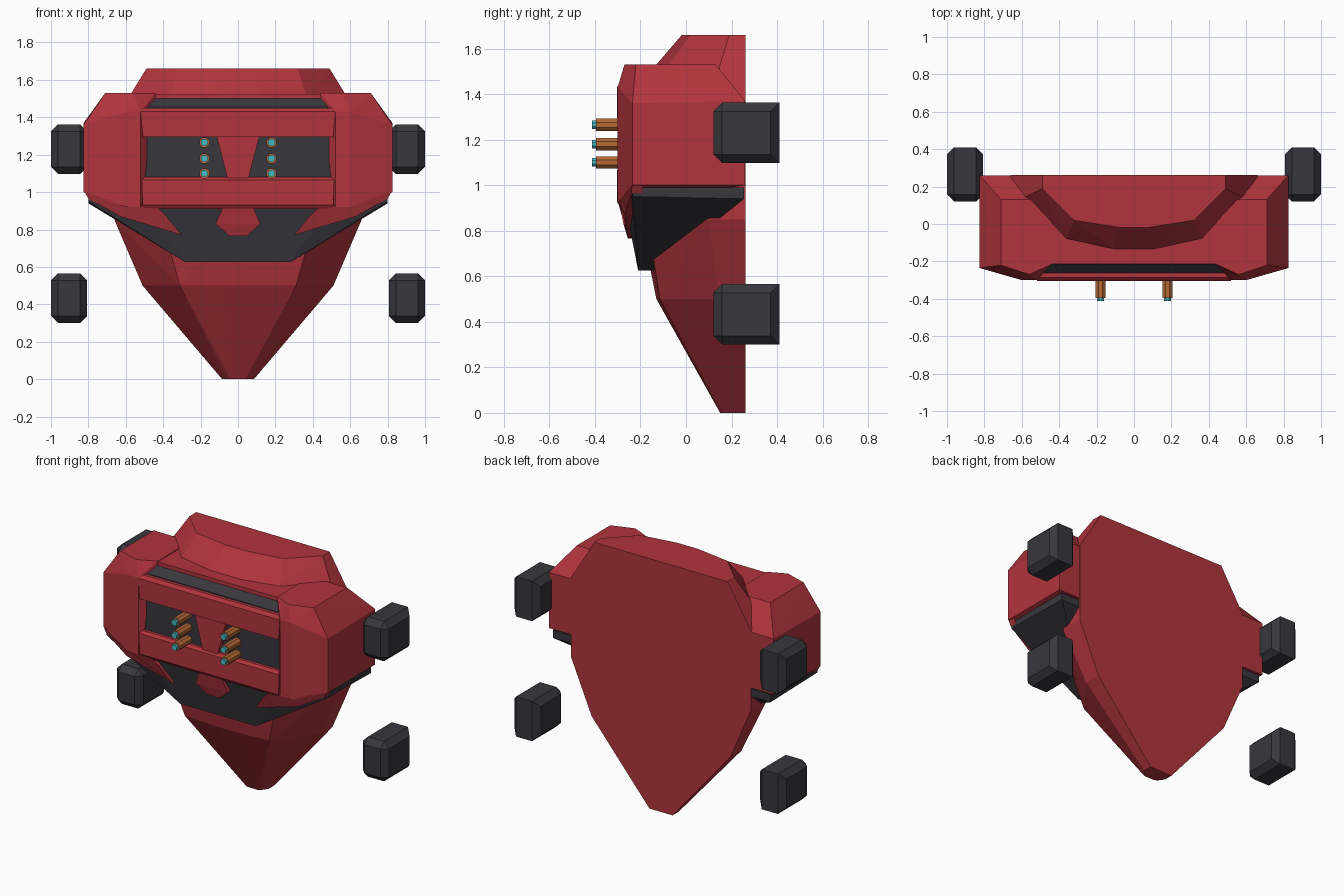
import bpy, bmesh, math
from mathutils import Matrix

cube = bpy.data.objects.get("Cube")
if cube:
    bpy.data.objects.remove(cube, do_unlink=True)


def material(name, rgb):
    m = bpy.data.materials.new(name)
    m.use_nodes = True
    m.diffuse_color = (*rgb, 1)
    bsdf = next(n for n in m.node_tree.nodes if n.type == 'BSDF_PRINCIPLED')
    bsdf.inputs["Base Color"].default_value = (*rgb, 1)
    bsdf.inputs["Roughness"].default_value = 0.6
    return m


RED = material("red paint", (0.44, 0.035, 0.045))
DARK = material("dark grey", (0.038, 0.038, 0.047))
COPPER = material("copper", (0.47, 0.14, 0.035))
TEAL = material("teal", (0.06, 0.50, 0.57))


def finish(name, bm, mat):
    bmesh.ops.recalc_face_normals(bm, faces=bm.faces)
    mesh = bpy.data.meshes.new(name)
    bm.to_mesh(mesh)
    bm.free()
    mesh.materials.append(mat)
    obj = bpy.data.objects.new(name, mesh)
    bpy.context.collection.objects.link(obj)
    return obj


def solid(name, points, mat, both=True):
    """Faceted convex solid; 'both' adds the points mirrored in x."""
    pts = list(points)
    if both:
        pts += [(-x, y, z) for x, y, z in points]
    bm = bmesh.new()
    for p in pts:
        bm.verts.new(p)
    res = bmesh.ops.convex_hull(bm, input=bm.verts)
    inner = [g for g in res["geom_interior"] if isinstance(g, bmesh.types.BMVert)]
    bmesh.ops.delete(bm, geom=inner, context='VERTS')
    bmesh.ops.dissolve_limit(bm, angle_limit=math.radians(1),
                             verts=bm.verts, edges=bm.edges)
    return finish(name, bm, mat)


def plate(name, outline, depth, mat):
    """Front-facing plate from (x, y, z) points, thickened backwards."""
    bm = bmesh.new()
    front = bm.faces.new([bm.verts.new(p) for p in outline])
    ext = bmesh.ops.extrude_face_region(bm, geom=[front], use_keep_orig=True)
    verts = [g for g in ext["geom"] if isinstance(g, bmesh.types.BMVert)]
    bmesh.ops.translate(bm, verts=verts, vec=(0, depth, 0))
    return finish(name, bm, mat)


def rod(name, x, z, radius, y_front, y_back, mat):
    bm = bmesh.new()
    bmesh.ops.create_cone(
        bm, cap_ends=True, segments=8, radius1=radius, radius2=radius,
        depth=y_back - y_front,
        matrix=Matrix.Translation((x, (y_front + y_back) / 2, z))
        @ Matrix.Rotation(math.pi / 2, 4, 'X') @ Matrix.Rotation(math.pi / 8, 4, 'Z'))
    return finish(name, bm, mat)


# Main hull: half-octagon sections, flat at the back
BACK = 0.262
sections = [  # height, centre (x, y), ridge (x, y), side (x, y)
    (0.00, (0.04, 0.15), (0.06, 0.165), (0.085, 0.20)),
    (0.50, (0.07, -0.13), (0.31, -0.115), (0.51, 0.145)),
    (0.85, (0.10, -0.20), (0.41, -0.17), (0.66, 0.10)),
    (1.38, (0.10, -0.20), (0.40, -0.15), (0.66, 0.12)),
    (1.53, (0.11, -0.13), (0.36, -0.075), (0.57, 0.15)),
    (1.66, (0.08, -0.018), (0.32, 0.02), (0.49, 0.19)),
]
hull = []
for z, centre, ridge, side in sections:
    hull += [(*centre, z), (*ridge, z), (*side, z), (side[0], BACK, z)]
solid("main_hull", hull, RED)

# Dark skirt under the shell
solid("lower_skirt", [
    (0.80, -0.235, 0.99), (0.80, 0.255, 0.99), (0.80, 0.255, 0.94),
    (0.80, -0.235, 0.95), (0.28, -0.21, 0.625), (0.28, -0.14, 0.625),
    (0.50, -0.27, 0.93), (0.30, -0.27, 0.93)], DARK)

# Centre block and recessed dark panel between the shoulders
solid("centre_block", [(0.48, y, z) for y in (-0.215, 0.25) for z in (0.95, 1.525)], RED)
solid("recess_panel", [(0.505, -0.265, 0.93), (0.505, -0.265, 1.44), (0.47, -0.262, 1.455),
                       (0.47, -0.215, 1.50), (0.47, -0.10, 1.50), (0.47, -0.10, 0.93)], DARK)

# Shoulders, with the tongue plates that reach over the skirt
shoulder = [
    (0.825, -0.235, 1.0), (0.825, -0.235, 1.36), (0.825, 0.26, 1.0),
    (0.825, 0.26, 1.37), (0.71, -0.22, 1.53), (0.71, 0.13, 1.53),
    (0.56, -0.27, 1.53), (0.44, -0.215, 1.53), (0.44, 0.13, 1.53),
    (0.44, 0.26, 1.37), (0.44, 0.26, 1.0), (0.52, -0.30, 1.43),
    (0.60, -0.30, 1.43), (0.60, -0.30, 0.92), (0.52, -0.30, 0.92),
    (0.50, -0.215, 0.92)]
tongue = [(0.82, -0.237, 1.0), (0.80, -0.24, 0.965), (0.63, -0.268, 0.87),
          (0.30, -0.255, 0.77), (0.39, -0.28, 0.88), (0.44, -0.295, 0.925),
          (0.60, -0.30, 0.93)]
for side, s in (("left", 1), ("right", -1)):
    solid(side + "_shoulder", [(s * x, y, z) for x, y, z in shoulder], RED, both=False)
    plate(side + "_tongue", [(s * x, y, z) for x, y, z in tongue], 0.05, RED)

# Horizontal bars across the panel
solid("upper_bar", [(0.51, -0.304, 1.295), (0.52, -0.304, 1.43), (0.50, -0.285, 1.45),
                    (0.50, -0.25, 1.45), (0.50, -0.25, 1.295)], RED)
solid("lower_bar", [(0.51, -0.304, 0.93), (0.515, -0.304, 1.065), (0.50, -0.285, 1.08),
                    (0.50, -0.25, 1.08), (0.50, -0.25, 0.91), (0.50, -0.29, 0.91)], RED)

# Centre wedge and the nose plate below it
solid("centre_wedge", [(x, y, z) for x, z in ((0.115, 1.30), (0.055, 1.07))
                       for y in (-0.292, -0.25)], RED)
solid("nose_plate", [(x, y + d, z) for x, y, z in
                     ((0.08, -0.292, 0.92), (0.12, -0.275, 0.83), (0.045, -0.255, 0.765))
                     for d in (0, 0.05)], RED)

# Gun barrels with glowing tips
for side, s in (("left", 1), ("right", -1)):
    for level, z in (("lower", 1.10), ("middle", 1.18), ("upper", 1.265)):
        rod(f"{side}_{level}_barrel", s * 0.18, z, 0.029, -0.395, -0.25, COPPER)
        rod(f"{side}_{level}_tip", s * 0.18, z, 0.02, -0.413, -0.39, TEAL)

# Four chamfered pods; the rear cross edges stay sharp
for side, s in (("left", 1), ("right", -1)):
    for level, z in (("lower", 0.433), ("upper", 1.23)):
        bm = bmesh.new()
        bmesh.ops.create_cube(bm, size=1, matrix=Matrix.Translation((s * 0.903, 0.265, z))
                              @ Matrix.Diagonal((0.194, 0.29, 0.265, 1)))
        edges = []
        for e in bm.edges:
            a, b = e.verts
            across = abs(a.co.x - b.co.x) > 0.1
            if not (across and a.co.y > 0.3):
                edges.append(e)
        bmesh.ops.bevel(bm, geom=edges, offset=0.038, segments=1,
                        affect='EDGES', profile=0.5)
        finish(f"{side}_{level}_pod", bm, DARK)
